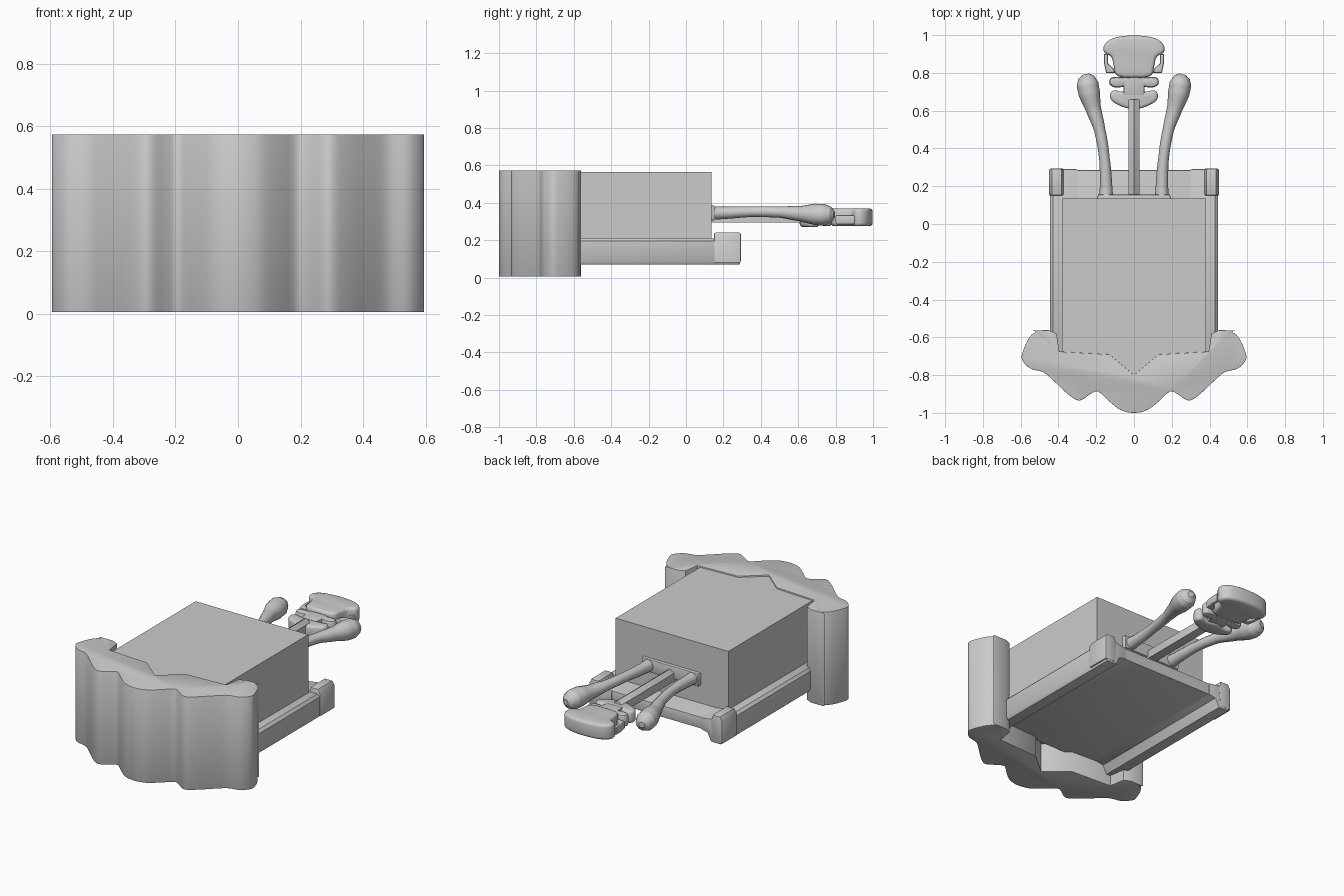
import bpy, bmesh
from mathutils import Vector

if "Cube" in bpy.data.objects:
    bpy.data.objects.remove(bpy.data.objects["Cube"])


def smooth_loop(pts, steps):
    """Closed Catmull-Rom resampling of a 2D outline."""
    if steps < 2:
        return pts
    out, n = [], len(pts)
    for i in range(n):
        a, b, c, d = (Vector(pts[(i + k) % n]) for k in (-1, 0, 1, 2))
        for s in range(steps):
            t = s / steps
            p = 0.5 * (2*b + (c-a)*t + (2*a-5*b+4*c-d)*t*t + (3*b-a-3*c+d)*t**3)
            out.append((p.x, p.y))
    return out


def mirrored(half):
    """Right half outline -> full outline, points on x=0 kept once."""
    return half + [(-x, y) for x, y in reversed(half) if abs(x) > 1e-6]


def prism(name, outline, lo, hi, axis='Z', bevel=0.008, segs=2):
    """Extrude an outline along Z (xy outline) or Y (xz outline)."""
    bm = bmesh.new()
    put = (lambda u, v, w: (u, v, w)) if axis == 'Z' else (lambda u, v, w: (u, w, v))
    a = [bm.verts.new(put(u, v, lo)) for u, v in outline]
    b = [bm.verts.new(put(u, v, hi)) for u, v in outline]
    n = len(a)
    caps = [bm.faces.new(a), bm.faces.new(b)]
    for i in range(n):
        bm.faces.new((a[i], a[(i+1) % n], b[(i+1) % n], b[i]))
    bmesh.ops.recalc_face_normals(bm, faces=bm.faces)
    rim = list({e for f in caps for e in f.edges})
    if bevel:
        bmesh.ops.bevel(bm, geom=rim, offset=bevel, segments=segs, profile=0.5,
                        affect='EDGES', clamp_overlap=True)
    me = bpy.data.meshes.new(name)
    bm.to_mesh(me)
    bm.free()
    ob = bpy.data.objects.new(name, me)
    bpy.context.collection.objects.link(ob)
    finish(ob)
    return ob


def finish(ob):
    bpy.ops.object.select_all(action='DESELECT')
    ob.select_set(True)
    bpy.context.view_layer.objects.active = ob
    bpy.ops.object.shade_smooth_by_angle(angle=0.6)


def rod(name, path):
    """Tapered round rod through (x, y, z, radius) points."""
    cu = bpy.data.curves.new(name, 'CURVE')
    cu.dimensions = '3D'
    cu.bevel_depth = 1
    cu.bevel_resolution = 4
    cu.resolution_u = 6
    cu.use_fill_caps = True
    sp = cu.splines.new('BEZIER')
    sp.bezier_points.add(len(path) - 1)
    for p, (x, y, z, r) in zip(sp.bezier_points, path):
        p.co, p.radius = (x, y, z), r
        p.handle_left_type = p.handle_right_type = 'AUTO'
    ob = bpy.data.objects.new(name, cu)
    bpy.context.collection.objects.link(ob)
    bpy.ops.object.select_all(action='DESELECT')
    ob.select_set(True)
    bpy.context.view_layer.objects.active = ob
    bpy.ops.object.convert(target='MESH')
    finish(bpy.context.object)


# Scalloped front panel: smooth outer wave, straight inner edge with a V notch
outer = [(0, -1.0), (0.07, -0.985), (0.13, -0.94), (0.19, -0.887), (0.23, -0.90),
         (0.29, -0.935), (0.35, -0.90), (0.42, -0.835), (0.48, -0.785), (0.55, -0.765),
         (0.592, -0.72), (0.59, -0.68), (0.56, -0.61), (0.52, -0.572), (0.45, -0.562)]
wave = smooth_loop(mirrored(outer), 4)
count = (len(outer) - 1) * 4 + 1
half = [(max(x, 0), y) for x, y in wave[:count]]
half += [(0.41, -0.58), (0.395, -0.675), (0.13, -0.69), (0, -0.80)]
prism("front_panel", mirrored(half), 0.005, 0.573, bevel=0.006)

# Main box, its front running into the panel notch
prism("body_box", mirrored([(0, -0.80), (0.13, -0.69), (0.38, -0.68), (0.38, 0.135)]),
      0.18, 0.565, bevel=0)

# Base plate under the box
prism("base_plate", [(-0.32, -0.72), (0.32, -0.72), (0.32, 0.285), (-0.32, 0.285)],
      0.13, 0.20, bevel=0.004)

# Side rails with raised rear ends
rail = [(0.435, 0.07), (0.445, 0.085), (0.445, 0.195), (0.43, 0.21), (0.37, 0.21),
        (0.30, 0.20), (0.30, 0.13), (0.345, 0.12), (0.37, 0.07)]
cap = [(0.38, 0.08), (0.45, 0.08), (0.45, 0.215), (0.435, 0.24), (0.385, 0.24), (0.37, 0.20)]
for side, s in (("left", -1), ("right", 1)):
    prism(side + "_rail", [(s*x, z) for x, z in rail], -0.70, 0.29, 'Y', 0.006)
    prism(side + "_rail_end", [(s*x, z) for x, z in cap], 0.15, 0.293, 'Y', 0.008)
    # Club-shaped arms
    rod(side + "_arm", [(s*0.148, 0.12, 0.345, 0.038), (s*0.148, 0.20, 0.346, 0.033),
                        (s*0.157, 0.35, 0.352, 0.028), (s*0.182, 0.50, 0.35, 0.030),
                        (s*0.215, 0.61, 0.342, 0.041), (s*0.236, 0.69, 0.338, 0.057),
                        (s*0.246, 0.74, 0.336, 0.058), (s*0.252, 0.775, 0.336, 0.044),
                        (s*0.256, 0.793, 0.336, 0.018)])
    # Cheek lobes beside the neck
    lobe = [(0.04, 0.735), (0.09, 0.722), (0.125, 0.735), (0.13, 0.76), (0.11, 0.778), (0.04, 0.772)]
    prism(side + "_cheek", smooth_loop([(s*x, y) for x, y in lobe], 4), 0.275, 0.35, bevel=0.015)
    # Hooked bits beside the eye notches
    hook = [(0.10, 0.80), (0.148, 0.80), (0.158, 0.85), (0.158, 0.90), (0.138, 0.90),
            (0.138, 0.85), (0.11, 0.825)]
    prism(side + "_hook", [(s*x, y) for x, y in hook], 0.285, 0.335, bevel=0.008)

# Arm mount on the back of the box
prism("arm_mount", [(-0.20, 0.12), (0.20, 0.12), (0.19, 0.155), (-0.19, 0.155)],
      0.305, 0.385, bevel=0.008)

# Central shaft
prism("centre_shaft", [(-0.028, 0.295), (0.028, 0.295), (0.028, 0.345), (0, 0.365), (-0.028, 0.345)],
      0.12, 0.66, 'Y', 0.004)

# Carved head: crown, neck and jaw
crown = [(0, 0.998), (0.07, 0.993), (0.13, 0.975), (0.16, 0.94), (0.155, 0.905),
         (0.12, 0.885), (0.108, 0.84), (0.095, 0.79), (0.05, 0.775), (0, 0.775)]
prism("head_crown", smooth_loop(mirrored(crown), 3), 0.275, 0.37, bevel=0.018, segs=3)
prism("head_neck", [(-0.055, 0.68), (0.055, 0.68), (0.06, 0.80), (-0.06, 0.80)],
      0.28, 0.35, bevel=0.012)
jaw = [(0, 0.712), (0.06, 0.70), (0.105, 0.708), (0.127, 0.685), (0.115, 0.65),
       (0.06, 0.62), (0, 0.608)]
prism("head_jaw", smooth_loop(mirrored(jaw), 3), 0.27, 0.345, bevel=0.016, segs=3)
